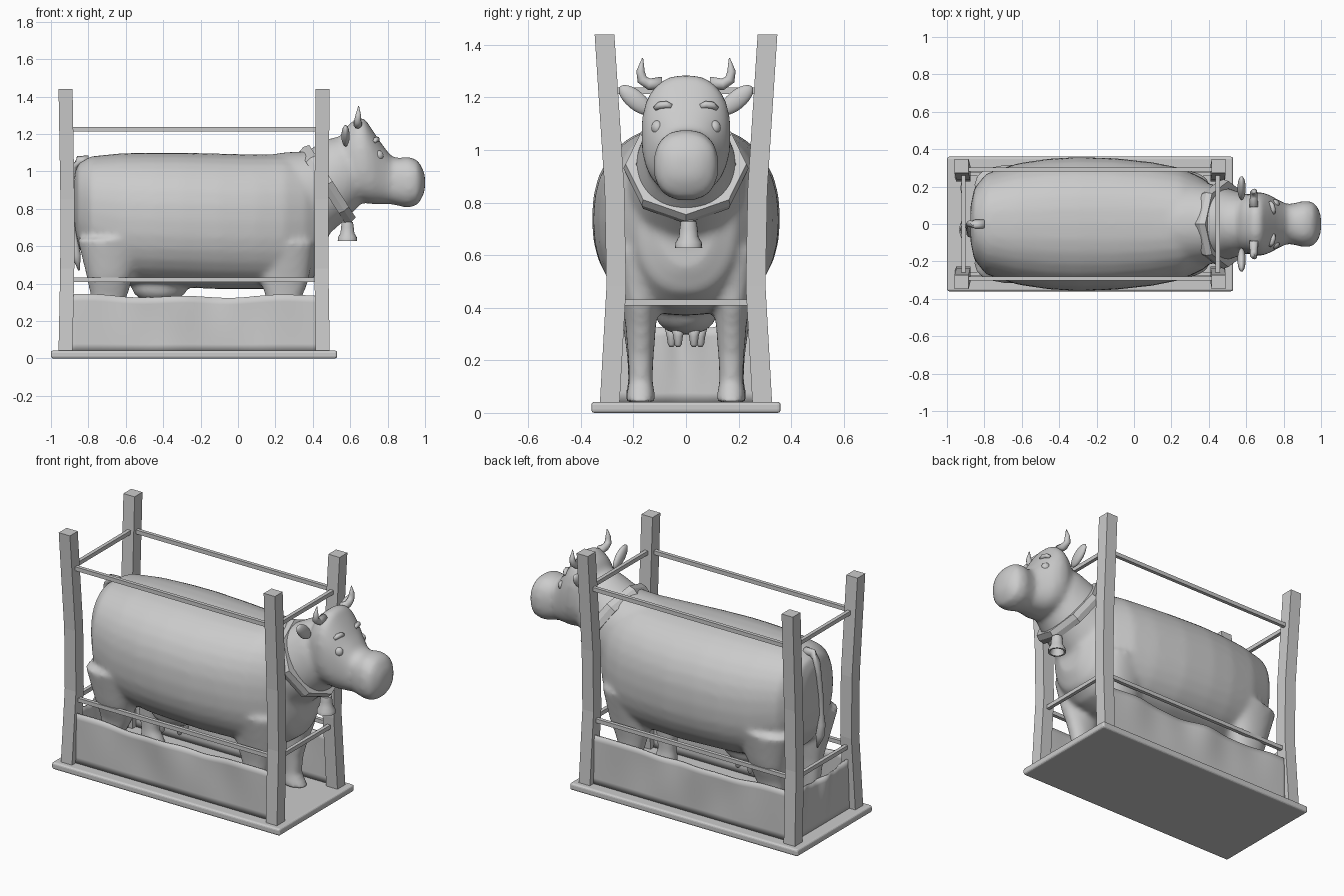
import bpy, bmesh, math
from mathutils import Vector, Matrix

if "Cube" in bpy.data.objects:
    bpy.data.objects.remove(bpy.data.objects["Cube"])

SIDES = (-1, 1)


def finish(name, bm, smooth=False):
    bmesh.ops.recalc_face_normals(bm, faces=bm.faces[:])
    me = bpy.data.meshes.new(name)
    bm.to_mesh(me)
    bm.free()
    for p in me.polygons:
        p.use_smooth = smooth
    ob = bpy.data.objects.new(name, me)
    bpy.context.collection.objects.link(ob)
    return ob


def loft(bm, rings, n=24, e=2.0, turn=0.0):
    """Skin closed superellipse rings given as (centre, half axis u, half axis v)."""
    def power(c):
        return math.copysign(abs(c) ** (2 / e), c)
    loops = []
    for c, u, v in rings:
        c, u, v = Vector(c), Vector(u), Vector(v)
        angles = [turn + 2 * math.pi * i / n for i in range(n)]
        loops.append([bm.verts.new(c + u * power(math.cos(a)) + v * power(math.sin(a))) for a in angles])
    for a, b in zip(loops, loops[1:]):
        for i in range(n):
            j = (i + 1) % n
            bm.faces.new((a[i], a[j], b[j], b[i]))
    bm.faces.new(loops[0])
    bm.faces.new(loops[-1])


def tube(bm, pts, radii, n=10):
    pts = [Vector(p) for p in pts]
    rings = []
    for i, p in enumerate(pts):
        t = (pts[min(i + 1, len(pts) - 1)] - pts[max(i - 1, 0)]).normalized()
        side = Vector((1, 0, 0)) if abs(t.x) < 0.8 else Vector((0, 1, 0))
        u = t.cross(side).normalized()
        rings.append((p, u * radii[i], t.cross(u) * radii[i]))
    loft(bm, rings, n)


def ball(bm, centre, size, rot=None):
    m = Matrix.Translation(centre) @ (rot or Matrix()) @ Matrix.Diagonal((*size, 1))
    bmesh.ops.create_uvsphere(bm, u_segments=20, v_segments=12, radius=1, matrix=m)


def box(name, lo, hi, bevel=0):
    bm = bmesh.new()
    lo, hi = Vector(lo), Vector(hi)
    bmesh.ops.create_cube(bm, size=1, matrix=Matrix.Translation((lo + hi) / 2) @ Matrix.Diagonal((*(hi - lo), 1)))
    ob = finish(name, bm)
    if bevel:
        m = ob.modifiers.new("round", 'BEVEL')
        m.width, m.segments = bevel, 3
    return ob


# Base board
box("base_board", (-1, -.36, 0), (.53, .36, .042), .012)

# Four bowed posts
for sx, xs in (("rear", (-.922, -.913, -.912, -.922)), ("front", (.453, .446, .446, .453))):
    for s in SIDES:
        bm = bmesh.new()
        h = .0375 * math.sqrt(2)
        loft(bm, [((x, s * y, z), (h, 0, 0), (0, h, 0)) for x, y, z in
                  zip(xs, (.29, .265, .272, .31), (.04, .48, .85, 1.44))], 4, turn=math.pi / 4)
        finish(f"{sx}_post", bm)

# Upper and lower rails
for z, y, label in ((1.225, .292, "upper"), (.42, .268, "lower")):
    for s in SIDES:
        box(f"{label}_side_rail", (-.91, s * y - .011, z - .012), (.445, s * y + .011, z + .012))
    for x in (-.912, .448):
        box(f"{label}_end_rail", (x - .011, -y, z - .012), (x + .011, y, z + .012))


# Draped canvas walls on three sides
def canvas(name, start, end, out):
    start, end, out = Vector(start), Vector(end), Vector(out)
    bm = bmesh.new()
    cols = []
    for i in range(41):
        t = i / 40
        top = .342 - .014 * math.sin(math.pi * t) + .006 * math.sin(17 * t)
        col = []
        for j in range(9):
            k = j / 8
            w = k * (.012 * math.sin(14 * t + 2 * k) + .005 * math.sin(31 * t)) * math.sin(math.pi * t)
            p = start.lerp(end, t) + out * w
            col.append(bm.verts.new((p.x, p.y, .04 + k * (top - .04))))
        cols.append(col)
    for a, b in zip(cols, cols[1:]):
        for j in range(8):
            bm.faces.new((a[j], b[j], b[j + 1], a[j + 1]))
    finish(name, bm, True).modifiers.new("thickness", 'SOLIDIFY').thickness = .008


for s in SIDES:
    canvas("canvas_side", (-.9, s * .292, 0), (.435, s * .292, 0), (0, s, 0))
canvas("canvas_back", (-.92, -.275, 0), (-.92, .275, 0), (-1, 0, 0))

# Cow: overlapping torso, neck, head, legs and udder fused by a remesh
bm = bmesh.new()


def along_x(rows, e):
    loft(bm, [((x, 0, (t + b) / 2), (0, w, 0), (0, 0, (t - b) / 2)) for x, t, b, w in rows], 32, e)


along_x([(-.875, .98, .72, .09), (-.855, 1.04, .6, .19), (-.79, 1.08, .48, .27), (-.62, 1.097, .4, .325),
         (-.45, 1.1, .385, .35), (-.3, 1.1, .38, .358), (-.1, 1.095, .37, .352), (.1, 1.09, .37, .33),
         (.25, 1.09, .37, .3), (.36, 1.07, .4, .25), (.44, 1.03, .46, .19), (.48, .96, .55, .11)], 2.3)
neck = []
for x, z, ang, h, w in ((.2, .8, 8, .29, .25), (.33, .85, 18, .265, .235), (.475, .93, 32, .21, .195),
                        (.58, 1.01, 30, .19, .165), (.66, 1.05, 20, .16, .13)):
    a = math.radians(ang)
    neck.append(((x, 0, z), (0, w, 0), (-h * math.sin(a), 0, h * math.cos(a))))
loft(bm, neck, 32, 2.1)
along_x([(.55, 1.19, .95, .1), (.58, 1.24, .88, .145), (.64, 1.29, .84, .17), (.68, 1.28, .83, .17),
         (.72, 1.22, .825, .158), (.77, 1.145, .825, .13), (.82, 1.08, .825, .105), (.86, 1.07, .815, .112),
         (.91, 1.08, .805, .125), (.96, 1.06, .82, .118), (.985, 1.02, .86, .085), (1.0, .98, .9, .045)], 2.4)
front = ((.26, .19, .62, .15, .1), (.25, .175, .42, .13, .07), (.245, .172, .33, .1, .058), (.245, .172, .22, .065, .05),
         (.245, .172, .12, .055, .046), (.25, .172, .085, .065, .053), (.26, .172, .04, .08, .056))
rear = ((-.67, .21, .64, .19, .11), (-.685, .19, .44, .125, .09), (-.69, .178, .33, .098, .062), (-.715, .175, .22, .062, .05),
        (-.71, .175, .12, .053, .046), (-.7, .175, .085, .063, .053), (-.69, .175, .04, .078, .056))
for s in SIDES:
    for leg in (front, rear):
        loft(bm, [((x, s * y, z), (hx, 0, 0), (0, hy, 0)) for x, y, z, hx, hy in leg], 24, 2.2)
ball(bm, (-.42, 0, .38), (.15, .12, .085))
cow = finish("cow_body", bm, True)
m = cow.modifiers.new("fuse", 'REMESH')
m.mode, m.voxel_size, m.use_smooth_shade = 'VOXEL', .015, True
m = cow.modifiers.new("soften", 'SMOOTH')
m.factor, m.iterations = .5, 10

# Teats
bm = bmesh.new()
for x in (-.47, -.37):
    for s in SIDES:
        y = s * (.055 if x < -.4 else .03)
        tube(bm, [(x, y, .34), (x, y, .29), (x, y, .26), (x, y, .25)], (.03, .018, .014, .006))
finish("teats", bm, True)

# Tail with tassel
bm = bmesh.new()
tube(bm, [(-.8, 0, 1.06), (-.85, 0, 1.06), (-.877, 0, 1.02), (-.885, -.01, .93), (-.885, -.03, .8), (-.88, -.045, .68),
          (-.875, -.05, .62), (-.865, -.05, .55), (-.85, -.045, .47)],
     (.025, .024, .02, .016, .014, .013, .022, .026, .004))
finish("tail", bm, True)

# Horns, ears, eyes and brows
for s in SIDES:
    bm = bmesh.new()
    tube(bm, [(.64, s * .09, 1.255), (.64, s * .14, 1.25), (.64, s * .167, 1.268), (.643, s * .173, 1.3), (.645, s * .165, 1.35)],
         (.024, .022, .02, .016, .002))
    finish("horn", bm, True)
    bm = bmesh.new()
    ball(bm, (.575, s * .192, 1.19), (.022, .078, .036), Matrix.Rotation(s * math.radians(40), 4, 'X'))
    finish("ear", bm, True)
    bm = bmesh.new()
    ball(bm, (.75, s * .108, 1.085), (.028, .024, .028))
    finish("eye", bm, True)
    bm = bmesh.new()
    tube(bm, [(.728, s * .117, 1.158), (.738, s * .1, 1.17), (.744, s * .075, 1.172), (.745, s * .055, 1.165)],
         (.01, .014, .014, .01), 8)
    finish("brow", bm, True)

# Faceted collar, tilted round the neck
bm = bmesh.new()
centre, up, axis = Vector((.478, 0, .93)), Vector((-.54, 0, .84)), Vector((.84, 0, .54))
loops = []
for i in range(8):
    a = math.pi * i / 4
    d = up * math.cos(a) + Vector((0, 1, 0)) * math.sin(a)
    loops.append([bm.verts.new(centre + d * r + axis * w) for r, w in
                  ((.19, -.032), (.23, -.032), (.238, 0), (.23, .032), (.19, .032))])
for i in range(8):
    a, b = loops[i], loops[(i + 1) % 8]
    for j in range(5):
        k = (j + 1) % 5
        bm.faces.new((a[j], a[k], b[k], b[j]))
finish("collar", bm)

# Hollow bell
bm = bmesh.new()
loft(bm, [((.585, .01, z), (r, 0, 0), (0, r, 0)) for r, z in
          ((.012, .755), (.012, .735), (.03, .728), (.034, .7), (.037, .67), (.05, .648), (.052, .628), (.042, .628), (.028, .69))], 20)
bell = finish("bell", bm)
bpy.context.view_layer.objects.active = bell
bell.select_set(True)
bpy.ops.object.shade_smooth_by_angle(angle=math.radians(40))
